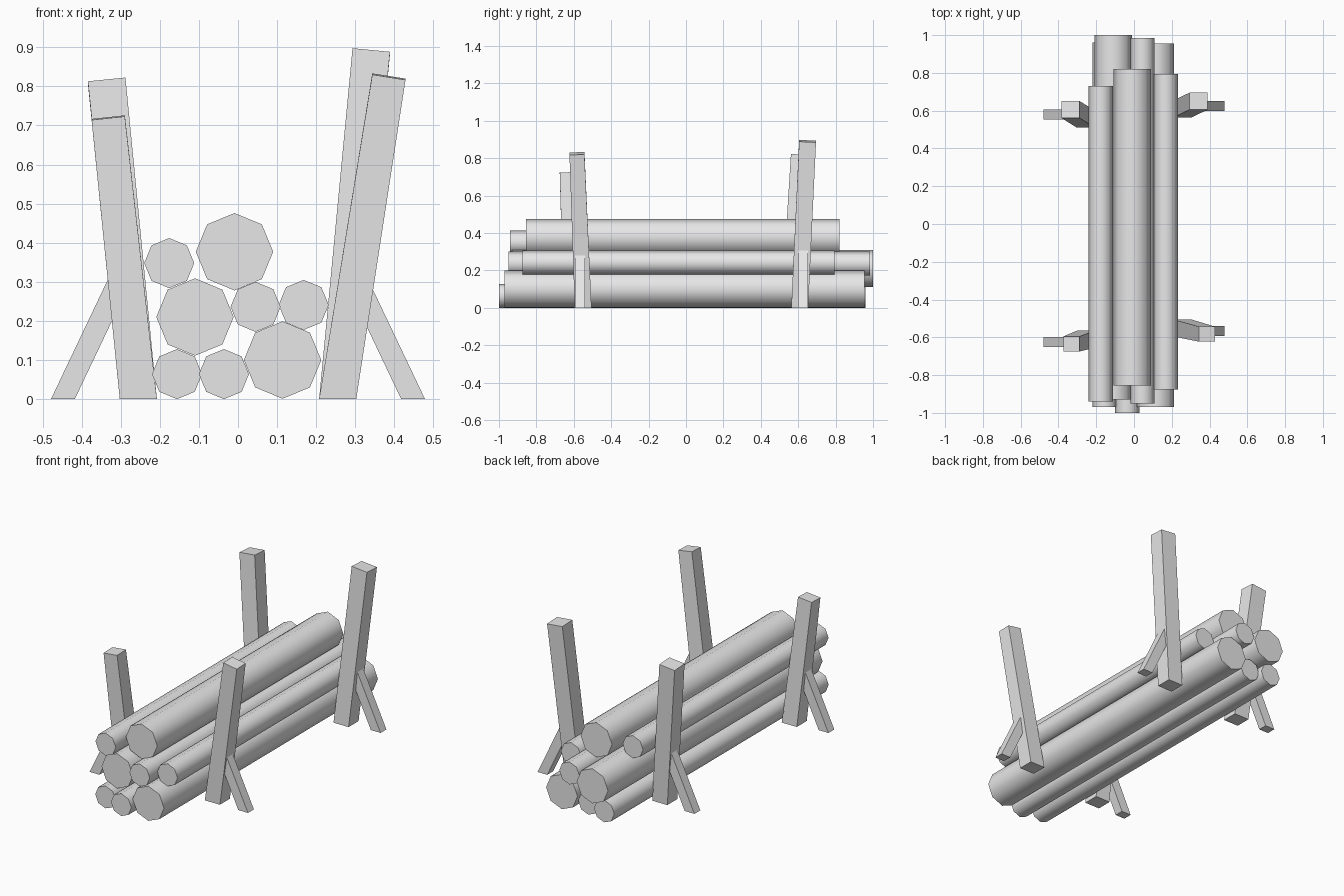
import bpy
import bmesh
import math
from mathutils import Vector

cube = bpy.data.objects.get("Cube")
if cube:
    bpy.data.objects.remove(cube, do_unlink=True)

# Single grey material
grey = bpy.data.materials.new("plain_grey")
grey.use_nodes = True
colour = (0.8, 0.8, 0.8, 1)
grey.diffuse_color = colour
grey.node_tree.nodes["Principled BSDF"].inputs["Base Color"].default_value = colour


def log(name, x, z, radius, front, back):
    """Octagonal log lying along y, smooth around its sides."""
    bpy.ops.mesh.primitive_cylinder_add(
        vertices=8, radius=radius, depth=back - front,
        location=(x, (front + back) / 2, z), rotation=(math.pi / 2, 0, 0))
    obj = bpy.context.object
    obj.name = name
    obj.data.materials.append(grey)
    bpy.ops.object.shade_smooth_by_angle(angle=math.radians(60))


def beam(name, base, top, base_size, top_size, square_top=True):
    """Leaning beam: level foot, top cut square to the lean."""
    base, top = Vector(base), Vector(top)
    lean = (top - base) / (top.z - base.z)
    corners = [(-1, -1), (1, -1), (1, 1), (-1, 1)]
    bm = bmesh.new()
    rings = []
    for centre, size, cut in ((base, base_size, False), (top, top_size, square_top)):
        ring = []
        for sx, sy in corners:
            dx, dy = sx * size[0] / 2, sy * size[1] / 2
            dz = -(lean.x * dx + lean.y * dy) if cut else 0
            ring.append(bm.verts.new(centre + Vector((dx, dy, dz))))
        rings.append(ring)
    low, high = rings
    bm.faces.new(low[::-1])
    bm.faces.new(high)
    for i in range(4):
        j = (i + 1) % 4
        bm.faces.new((low[i], low[j], high[j], high[i]))
    mesh = bpy.data.meshes.new(name)
    bm.to_mesh(mesh)
    bm.free()
    mesh.materials.append(grey)
    obj = bpy.data.objects.new(name, mesh)
    bpy.context.collection.objects.link(obj)


# Log pile
THICK, THIN = 0.099, 0.064
log("bottom_thick_log", 0.114, 0.1, THICK, -0.97, 0.955)
log("bottom_outer_log", -0.156, THIN, THIN, -0.97, 0.96)
log("bottom_middle_log", -0.036, THIN, THIN, -1.0, 0.93)
log("middle_thick_log", -0.11, 0.21, THICK, -0.93, 1.0)
log("middle_thin_log", 0.045, 0.236, THIN, -0.95, 0.985)
log("middle_outer_log", 0.168, 0.241, THIN, -0.875, 0.795)
log("top_thin_log", -0.176, 0.348, THIN, -0.94, 0.73)
log("top_thick_log", -0.009, 0.377, THICK, -0.855, 0.82)

# Leaning posts: name, side, foot y, top centre, top size, brace y
posts = [
    ("front_right", -1, -0.61, (-0.332, -0.635, 0.72), (0.085, 0.08), -0.625),
    ("front_left", 1, -0.55, (0.386, -0.583, 0.825), (0.085, 0.08), -0.567),
    ("back_right", -1, 0.555, (-0.336, 0.606, 0.815), (0.096, 0.09), 0.581),
    ("back_left", 1, 0.608, (0.341, 0.65, 0.891), (0.096, 0.09), 0.626),
]
for name, side, foot_y, top, size, brace_y in posts:
    beam(name + "_post", (side * 0.255, foot_y, 0), top, (0.095, 0.09), size)
    # Slanted brace, its upper end buried in the post
    beam(name + "_brace", (side * 0.448, brace_y, 0), (side * 0.3, brace_y, 0.311),
         (0.061, 0.053), (0.061, 0.053), square_top=False)
